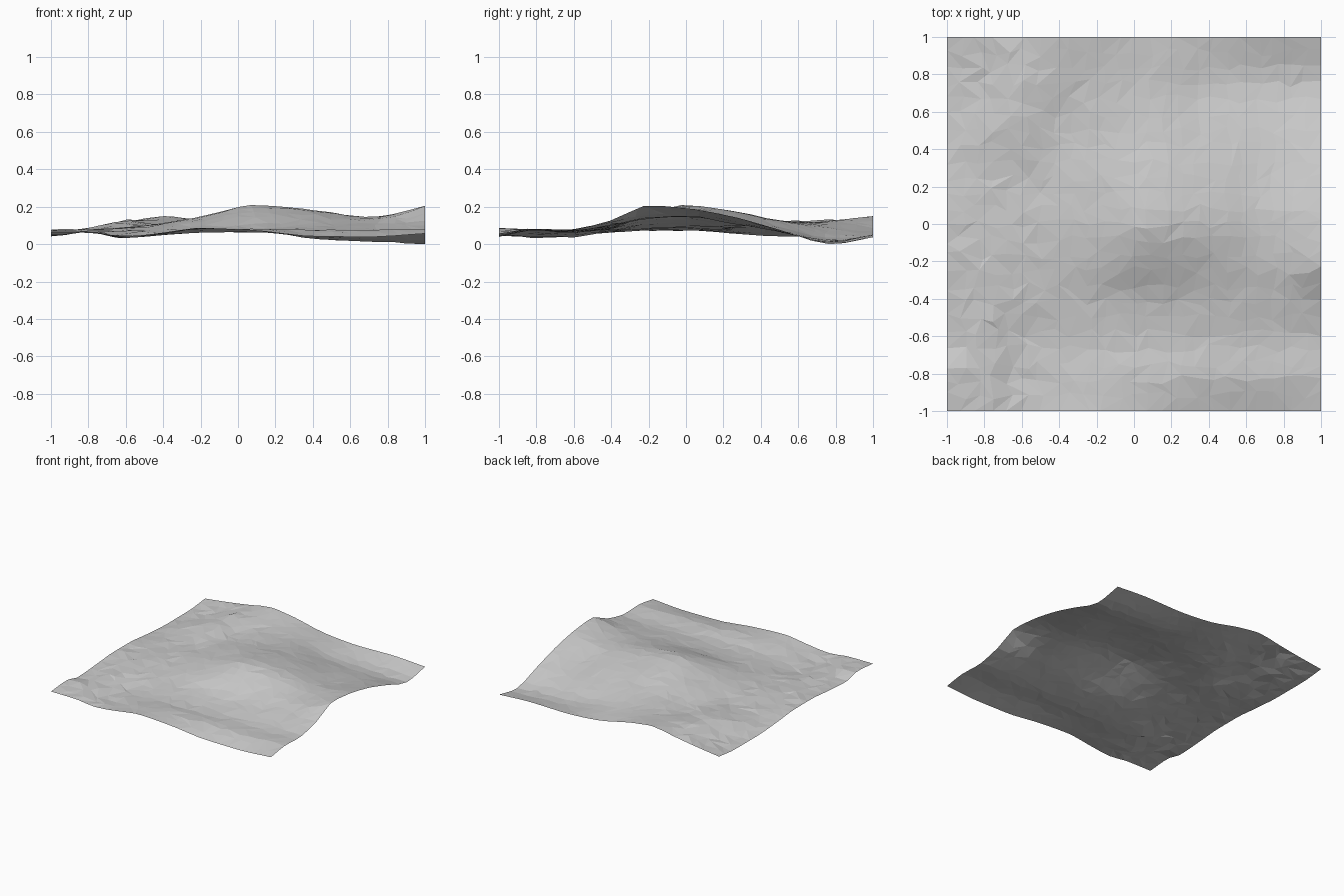
import bpy, bmesh, random

if "Cube" in bpy.data.objects:
    bpy.data.objects.remove(bpy.data.objects["Cube"])

random.seed(4)

# Survey lines: terrain heights (in thousandths) where each profile crosses the X stations
X = [-1, -.8, -.6, -.4, -.2, .1, .4, .7, 1]
PROFILES = {
    -1.0: (65, 65, 45, 65, 90, 75, 45, 42, 60),
    -.80: (80, 70, 40, 55, 80, 85, 80, 80, 86),
    -.65: (50, 70, 40, 50, 65, 65, 70, 70, 80),
    -.40: (65, 75, 65, 75, 85, 90, 100, 105, 130),
    -.20: (80, 80, 85, 100, 130, 165, 150, 140, 210),
    0.00: (80, 80, 90, 115, 150, 213, 187, 150, 195),
    .25: (60, 75, 90, 110, 145, 180, 155, 112, 150),
    .50: (45, 85, 125, 100, 125, 130, 90, 70, 80),
    .78: (45, 75, 130, 130, 120, 85, 30, 15, 3),
    1.0: (65, 90, 120, 153, 130, 70, 50, 55, 40),
}


def curve(xs, vs, t):
    """Smooth curve through uneven stations, without overshoot."""
    n = len(xs)
    i = max(k for k in range(n - 1) if xs[k] <= t + 1e-9 or k == 0)

    def slope(k):
        if k == 0 or k == n - 1:
            j = min(k, n - 2)
            return (vs[j + 1] - vs[j]) / (xs[j + 1] - xs[j])
        a = (vs[k] - vs[k - 1]) / (xs[k] - xs[k - 1])
        b = (vs[k + 1] - vs[k]) / (xs[k + 1] - xs[k])
        return 0 if a * b <= 0 else 2 * a * b / (a + b)

    h = xs[i + 1] - xs[i]
    s = (t - xs[i]) / h
    return ((2*s**3 - 3*s*s + 1) * vs[i] + (s**3 - 2*s*s + s) * h * slope(i)
            + (3*s*s - 2*s**3) * vs[i + 1] + (s**3 - s*s) * h * slope(i + 1))


def height(x, y):
    return curve(list(PROFILES), [curve(X, p, x) for p in PROFILES.values()], y) / 1000


# Terrain sheet: irregular triangles, straight outer edges
N = 24
bm = bmesh.new()
grid = []
for j in range(N + 1):
    row = []
    for i in range(N + 1):
        x, y = -1 + 2 * i / N, -1 + 2 * j / N
        jit = 0.6 / N
        if 0 < i < N:
            x += random.uniform(-jit, jit)
        if 0 < j < N:
            y += random.uniform(-jit, jit)
        z = height(x, y)
        if 0 < i < N and 0 < j < N:
            # Rougher ground on the left-hand side
            z += random.uniform(-1, 1) * (0.006 if x < -.5 else 0.002)
        row.append(bm.verts.new((x, y, z)))
    grid.append(row)

for j in range(N):
    for i in range(N):
        a, b = grid[j][i], grid[j][i + 1]
        c, d = grid[j + 1][i + 1], grid[j + 1][i]
        tris = ((a, b, c), (a, c, d)) if random.random() < .5 else ((a, b, d), (b, c, d))
        for t in tris:
            bm.faces.new(t)

# Rest the lowest point on the floor
low = min(v.co.z for v in bm.verts)
for v in bm.verts:
    v.co.z -= low

mesh = bpy.data.meshes.new("terrain")
bm.to_mesh(mesh)
bm.free()
grey = bpy.data.materials.new("light grey")
grey.diffuse_color = (0.6, 0.6, 0.6, 1)
grey.use_nodes = True
grey.node_tree.nodes["Principled BSDF"].inputs["Base Color"].default_value = grey.diffuse_color
mesh.materials.append(grey)
terrain = bpy.data.objects.new("terrain", mesh)
bpy.context.collection.objects.link(terrain)
